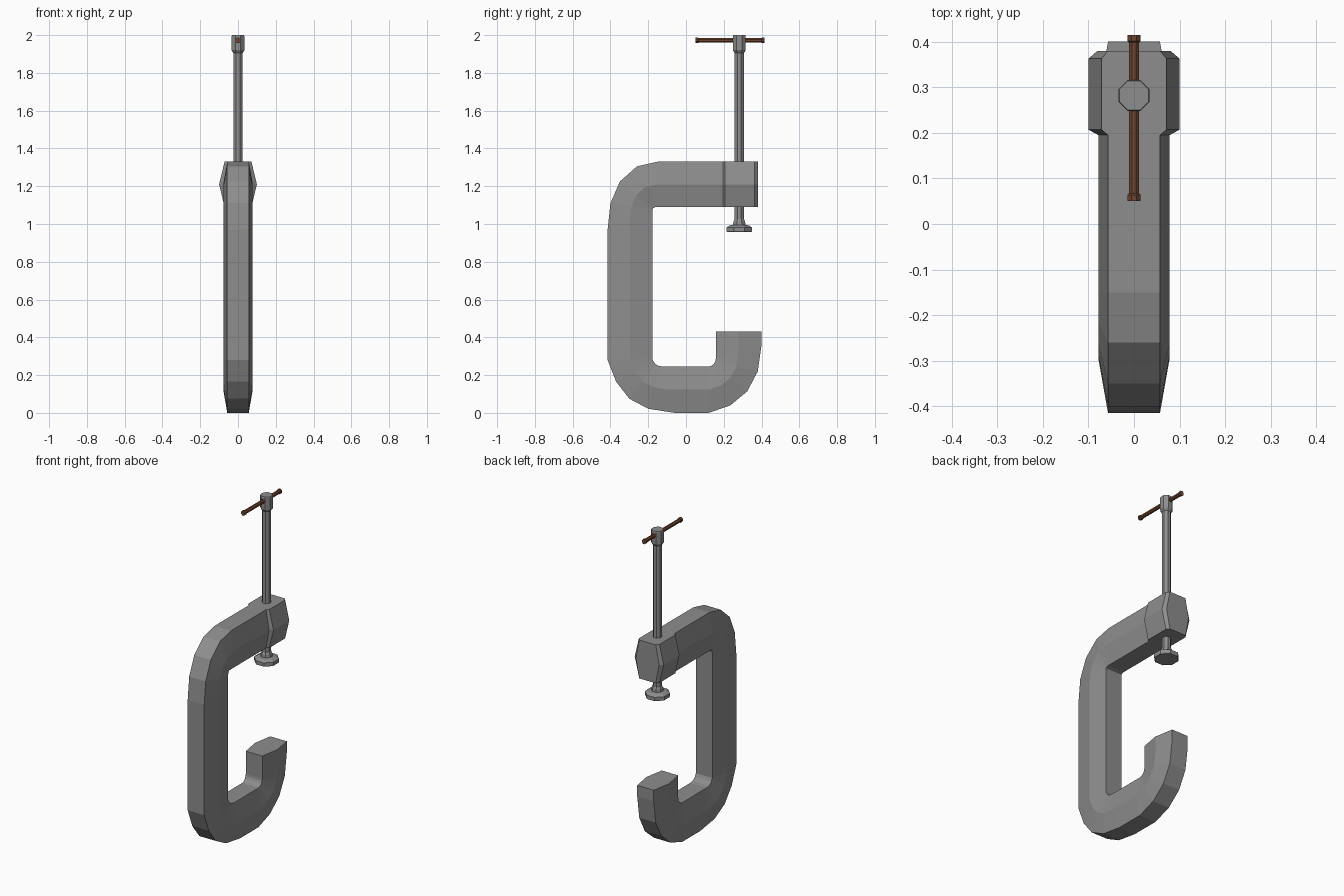
import bpy, bmesh, math
from mathutils import Matrix

if "Cube" in bpy.data.objects:
    bpy.data.objects.remove(bpy.data.objects["Cube"])


def material(name, rgb):
    m = bpy.data.materials.new(name)
    m.diffuse_color = (*rgb, 1)
    m.use_nodes = True
    m.node_tree.nodes["Principled BSDF"].inputs["Base Color"].default_value = m.diffuse_color
    return m


STEEL = material("grey steel", (0.27, 0.27, 0.27))
BROWN = material("brown handle", (0.16, 0.06, 0.03))


def loft(name, rings, mat, matrix=Matrix()):
    """Skin a list of equal-length point rings and cap both ends."""
    bm = bmesh.new()
    loops = [[bm.verts.new(p) for p in ring] for ring in rings]
    n = len(loops[0])
    for a, b in zip(loops, loops[1:]):
        for i in range(n):
            j = (i + 1) % n
            bm.faces.new((a[i], a[j], b[j], b[i]))
    bm.faces.new(loops[0])
    bm.faces.new(loops[-1])
    bm.transform(matrix)
    bmesh.ops.recalc_face_normals(bm, faces=bm.faces)
    me = bpy.data.meshes.new(name)
    bm.to_mesh(me)
    bm.free()
    me.materials.append(mat)
    ob = bpy.data.objects.new(name, me)
    bpy.context.collection.objects.link(ob)
    return ob


def turned(name, profile, mat, matrix):
    """Eight-sided turned part from (radius across flats, height) pairs."""
    k = 1 / math.cos(math.pi / 8)
    rings = [[(r * k * math.cos((i + .5) * math.pi / 4),
               r * k * math.sin((i + .5) * math.pi / 4), z) for i in range(8)]
             for r, z in profile]
    return loft(name, rings, mat, matrix)


def hexagon(outer, inner, flat, wide):
    """Six-sided bar section between an outer and an inner (y, z) point."""
    mid = [(a + b) / 2 for a, b in zip(outer, inner)]
    return [(-flat, *outer), (flat, *outer), (wide, *mid),
            (flat, *inner), (-flat, *inner), (-wide, *mid)]


# C-shaped frame: outer and inner outlines, from the screw boss to the lower jaw
outer = [(-.15, 1.33), (-.26, 1.305), (-.35, 1.225), (-.40, 1.11), (-.415, .97),
         (-.415, .28), (-.37, .165), (-.30, .075), (-.20, .022), (-.06, .0),
         (.12, .0), (.235, .04), (.325, .115), (.38, .22), (.40, .36), (.40, .43)]
inner = [(-.155, 1.09), (-.167, 1.088), (-.174, 1.084), (-.177, 1.077), (-.178, 1.065),
         (-.178, .285), (-.17, .268), (-.16, .257), (-.145, .249), (-.12, .245),
         (.12, .245), (.135, .249), (.148, .26), (.156, .275), (.158, .29), (.158, .43)]
boss = [(.38, .057, .080), (.363, .071, .10), (.207, .071, .10), (.195, .057, .078)]
rings = [hexagon((y, 1.33), (y, 1.09), f, w) for y, f, w in boss]
rings += [hexagon(o, i, .057, .078) for o, i in zip(outer, inner)]
loft("clamp_frame", rings, STEEL)

# Screw with its head, and the swivel foot
axis = Matrix.Translation((0, .282, 0))
turned("screw", [(.024, 1.0), (.024, 1.905), (.028, 1.91), (.034, 1.92),
                 (.034, 1.993), (.032, 2.0)], STEEL, axis)
turned("swivel_foot", [(.064, .957), (.067, .962), (.067, .982), (.052, .992),
                       (.033, .996), (.031, 1.012), (.025, 1.027)], STEEL, axis)

# Sliding handle bar with end knobs
bar = Matrix.Translation((0, .2325, 1.972)) @ Matrix.Rotation(-math.pi / 2, 4, 'X')
half = [(.0145, .1825), (.0145, .169), (.0115, .166)]
turned("handle_bar", [(r, -z) for r, z in half] + half[::-1], BROWN, bar)
